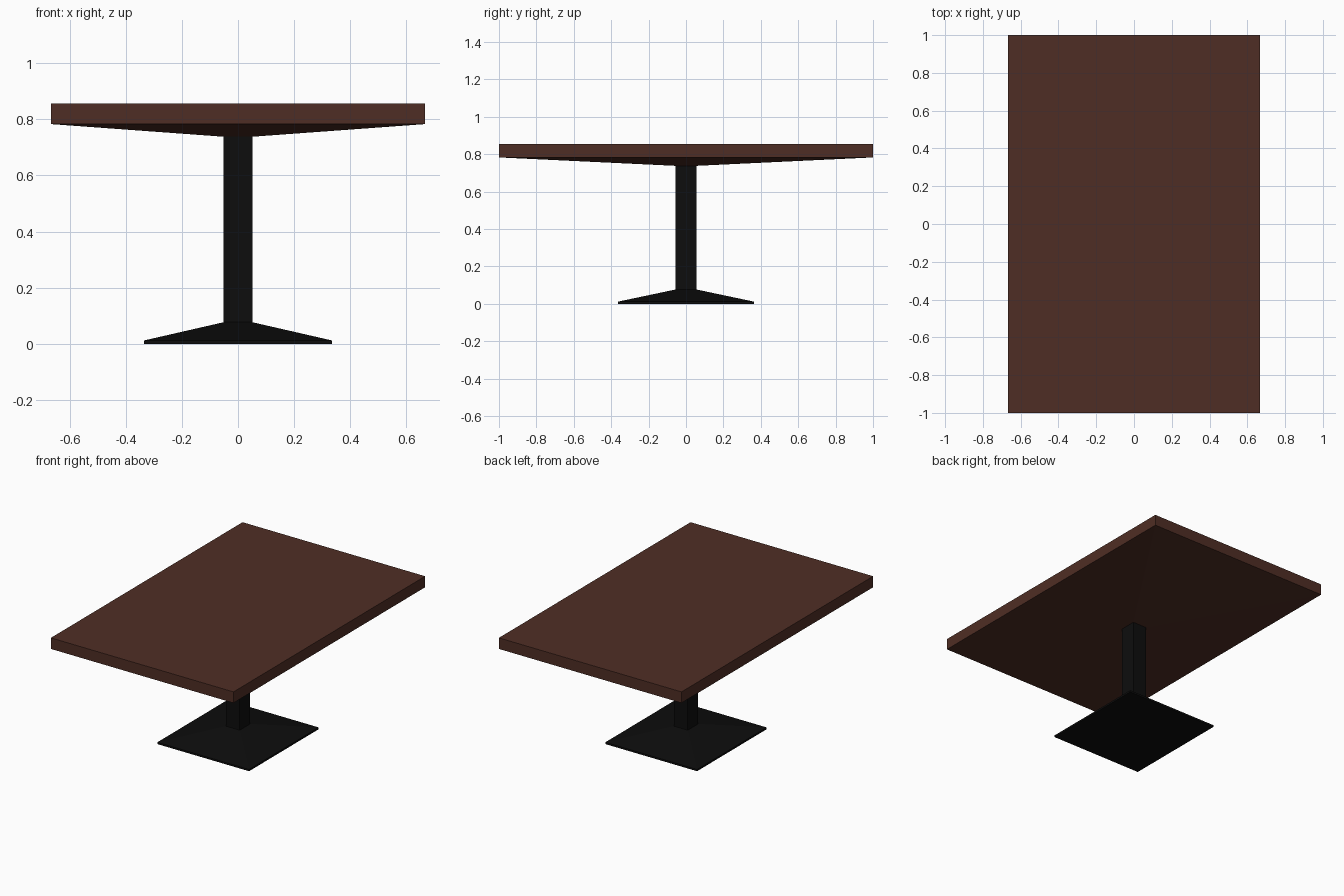
import bpy, bmesh

if "Cube" in bpy.data.objects:
    bpy.data.objects.remove(bpy.data.objects["Cube"])


def material(name, rgb):
    m = bpy.data.materials.new(name)
    m.diffuse_color = (*rgb, 1.0)
    m.use_nodes = True
    m.node_tree.nodes["Principled BSDF"].inputs["Base Color"].default_value = m.diffuse_color
    return m


def loft(name, sections, mat):
    """Stack of rectangles (half x, half y, z), bottom to top, capped at both ends."""
    bm = bmesh.new()
    rings = [[bm.verts.new((sx * hx, sy * hy, z))
              for sx, sy in ((-1, -1), (1, -1), (1, 1), (-1, 1))]
             for hx, hy, z in sections]
    for low, high in zip(rings, rings[1:]):
        for i in range(4):
            j = (i + 1) % 4
            bm.faces.new((low[i], low[j], high[j], high[i]))
    bm.faces.new(rings[0][::-1])
    bm.faces.new(rings[-1])
    bmesh.ops.recalc_face_normals(bm, faces=bm.faces)
    mesh = bpy.data.meshes.new(name)
    bm.to_mesh(mesh)
    bm.free()
    mesh.materials.append(mat)
    ob = bpy.data.objects.new(name, mesh)
    bpy.context.collection.objects.link(ob)
    return ob


wood = material("dark brown wood", (0.078, 0.027, 0.018))
metal = material("black metal", (0.004, 0.004, 0.004))

COL_X, COL_Y = 0.051, 0.055

# Table top with an underside tapering down to the column
loft("table_top", [(COL_X, COL_Y, 0.738), (0.667, 1.0, 0.783), (0.667, 1.0, 0.856)], wood)

# Flared foot and square column in one continuous piece
loft("pedestal", [(0.335, 0.363, 0.0), (0.335, 0.363, 0.012),
                  (COL_X, COL_Y, 0.077), (COL_X, COL_Y, 0.738)], metal)
